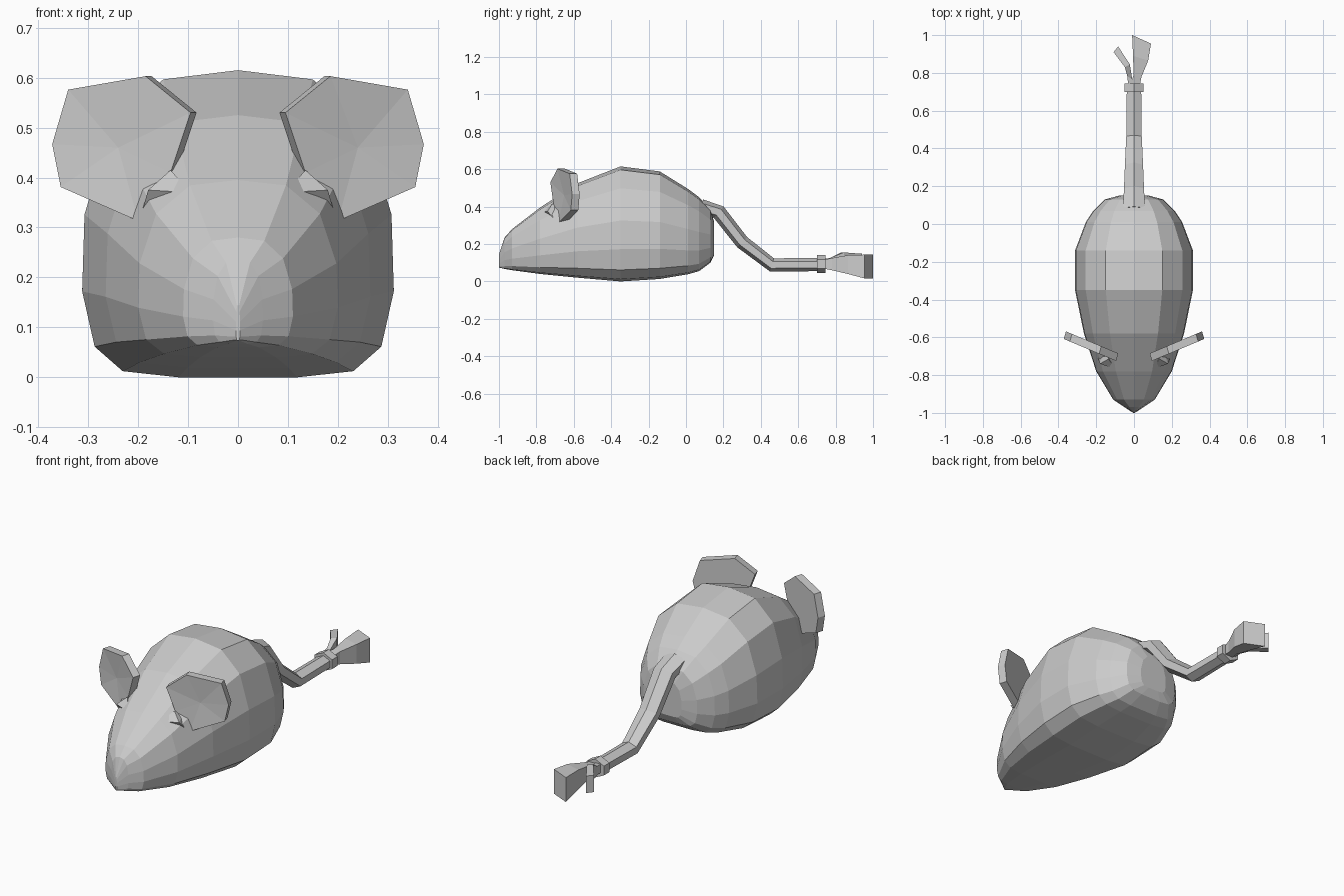
import bpy, bmesh, math
from mathutils import Vector

if "Cube" in bpy.data.objects:
    bpy.data.objects.remove(bpy.data.objects["Cube"])


def finish(name, bm):
    bmesh.ops.remove_doubles(bm, verts=bm.verts, dist=0.0005)
    bmesh.ops.recalc_face_normals(bm, faces=bm.faces)
    mesh = bpy.data.meshes.new(name)
    bm.to_mesh(mesh)
    bm.free()
    ob = bpy.data.objects.new(name, mesh)
    bpy.context.collection.objects.link(ob)
    return ob


def loft(name, rings):
    """Skin a list of closed rings with quads and cap both ends."""
    bm = bmesh.new()
    loops = [[bm.verts.new(p) for p in ring] for ring in rings]
    for a, b in zip(loops, loops[1:]):
        n = len(a)
        for i in range(n):
            j = (i + 1) % n
            bm.faces.new((a[i], a[j], b[j], b[i]))
    bm.faces.new(loops[0])
    bm.faces.new(loops[-1])
    return finish(name, bm)


def mirror_x(ob):
    mod = ob.modifiers.new("mirror", "MIRROR")
    mod.use_clip = False
    mod.use_mirror_merge = False


# Body: one rounded, flat-bottomed half section scaled along y
half = [(0, 0), (.38, 0), (.74, .02), (.92, .1), (1, .28),
        (.985, .53), (.82, .81), (.48, .97), (0, 1)]
section = half + [(-x, t) for x, t in half[-2:0:-1]]
# y, half width, bottom z, top z
stations = [(-1.0, .004, .074, .145), (-.97, .05, .067, .235), (-.93, .11, .06, .28),
            (-.78, .20, .04, .395), (-.58, .265, .02, .525), (-.35, .312, 0, .615),
            (-.14, .312, .013, .588), (.01, .255, .038, .495), (.07, .215, .055, .45),
            (.13, .155, .10, .385), (.15, .08, .14, .32)]
loft("body", [[(w * x, y, zb + t * (zt - zb)) for x, t in section]
              for y, w, zb, zt in stations])

# Ears: tilted seven-sided plates, slightly dished in front
outline = [(.185, .603), (.34, .576), (.372, .467), (.355, .381),
           (.20, .313), (.135, .41), (.095, .53)]
bm = bmesh.new()
front = [bm.verts.new((x, -.725 + .42 * (x - .095), z)) for x, z in outline]
back = [bm.verts.new((x - .012, v.co.y + .04, z)) for v, (x, z) in zip(front, outline)]
dish = bm.verts.new((.24, -.652, .46))
for i in range(7):
    j = (i + 1) % 7
    bm.faces.new((front[i], front[j], back[j], back[i]))
    bm.faces.new((front[i], front[j], dish))
bm.faces.new(back)
mirror_x(finish("ears", bm))

# Small folds joining the ears to the head
bm = bmesh.new()
for p in [(.135, -.715, .415), (.095, -.77, .37), (.18, -.74, .375),
          (.197, -.69, .315), (.15, -.66, .39), (.13, -.69, .30)]:
    bm.verts.new(p)
bmesh.ops.convex_hull(bm, input=bm.verts)
mirror_x(finish("ear_roots", bm))


# Tail and knot: six-sided tubes bent in the y-z plane
def tube(name, path):
    pts = [Vector((0, y, z)) for y, z, _, _ in path]
    rings = []
    for i, (p, (_, _, w, h)) in enumerate(zip(pts, path)):
        d = (pts[min(i + 1, len(pts) - 1)] - pts[max(i - 1, 0)]).normalized()
        up = Vector((0, -d.z, d.y))
        ring = []
        for k in range(6):
            a = math.radians(90 + 60 * k)
            ring.append(p + Vector((w / .866 * math.cos(a), 0, 0)) + up * h * math.sin(a))
        rings.append(ring)
    return loft(name, rings)


tube("tail", [(.08, .40, .058, .04), (.175, .37, .053, .04), (.30, .21, .048, .038),
              (.46, .088, .041, .037), (.72, .09, .038, .035)])
tube("tail_knot", [(.70, .092, .05, .048), (.745, .092, .05, .048)])


# Ribbon ends: flaring strips; each row is left x, y, right x, y, low z, high z
def ribbon(name, rows):
    loft(name, [[(x0, y0, lo), (x1, y1, lo), (x1, y1, hi), (x0, y0, hi)]
                for x0, y0, x1, y1, lo, hi in rows])


ribbon("ribbon_wide", [(-.02, .73, .03, .73, .07, .115), (-.002, .79, .04, .78, .06, .125),
                       (-.005, .89, .075, .865, .04, .14), (-.01, 1.0, .09, .955, .016, .143)])
ribbon("ribbon_narrow", [(-.03, .73, .0, .73, .075, .12), (-.035, .78, -.01, .77, .08, .125),
                         (-.048, .83, -.022, .845, .075, .155), (-.108, .91, -.084, .94, .06, .148)])
